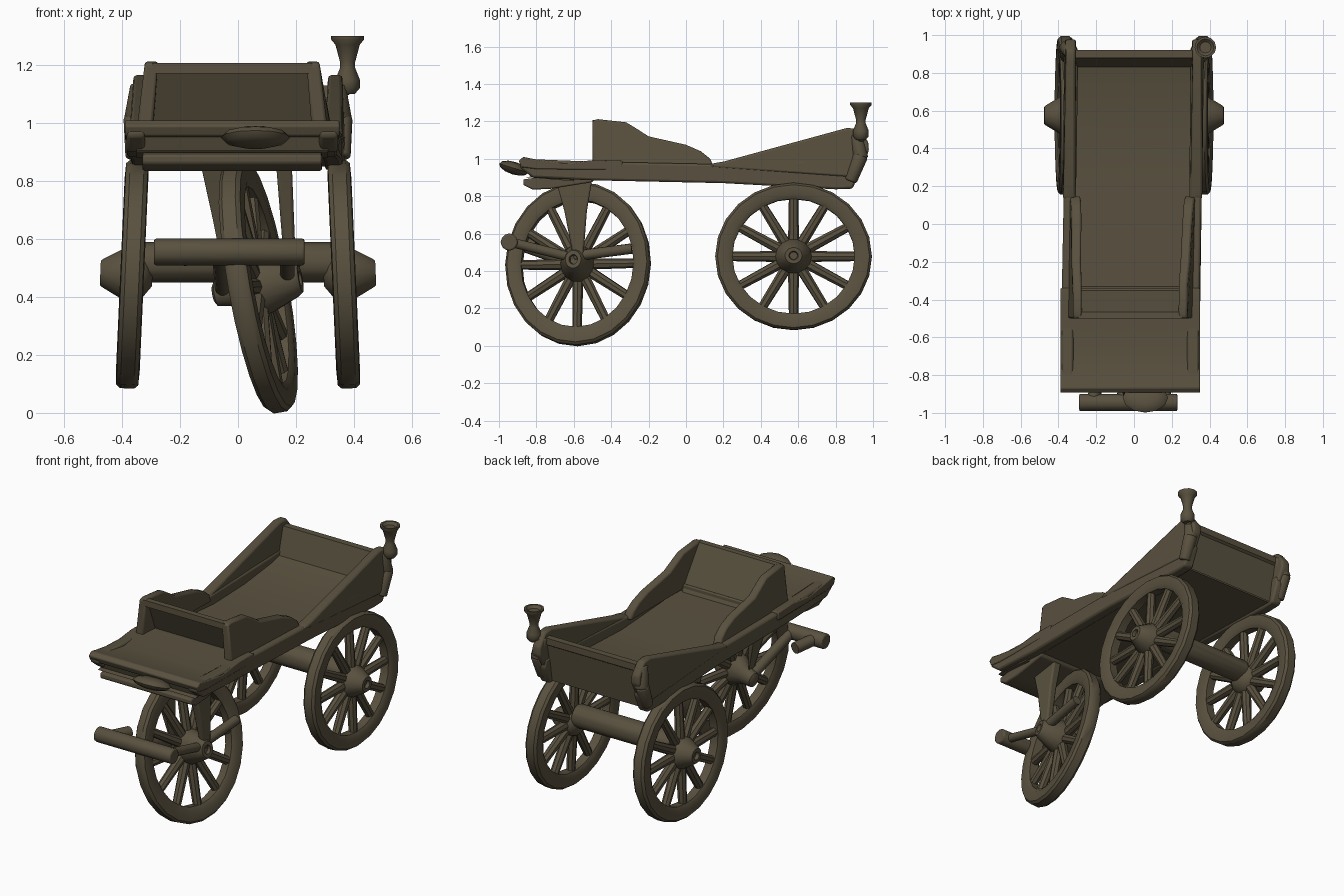
import bpy, bmesh, math
from mathutils import Vector, Matrix

cube = bpy.data.objects.get("Cube")
if cube:
    bpy.data.objects.remove(cube)

wood = bpy.data.materials.new("dark_wood")
wood.use_nodes = True
COLOR = (0.1, 0.082, 0.05, 1)
wood.diffuse_color = COLOR
wood.node_tree.nodes["Principled BSDF"].inputs["Base Color"].default_value = COLOR


def finish(name, bm, bevel=0.0):
    bmesh.ops.recalc_face_normals(bm, faces=bm.faces)
    mesh = bpy.data.meshes.new(name)
    bm.to_mesh(mesh)
    bm.free()
    mesh.materials.append(wood)
    ob = bpy.data.objects.new(name, mesh)
    bpy.context.collection.objects.link(ob)
    if bevel:
        mod = ob.modifiers.new("soft_edges", "BEVEL")
        mod.width, mod.segments = bevel, 2
    bpy.ops.object.select_all(action="DESELECT")
    ob.select_set(True)
    bpy.context.view_layer.objects.active = ob
    bpy.ops.object.shade_smooth_by_angle(angle=math.radians(40))
    return ob


def lathe(bm, profile, mat, steps=20, closed=False):
    """Revolve (radius, height) points about local x, placed by mat."""
    rings = []
    for i in range(steps):
        a = math.tau * i / steps
        rings.append([bm.verts.new(mat @ Vector((h, r * math.cos(a), r * math.sin(a))))
                      for r, h in profile])
    n = len(profile)
    for i in range(steps):
        p, q = rings[i], rings[(i + 1) % steps]
        for j in range(n if closed else n - 1):
            k = (j + 1) % n
            bm.faces.new((p[j], p[k], q[k], q[j]))
    if not closed:
        bm.faces.new([r[0] for r in rings])
        bm.faces.new([r[-1] for r in rings])


def aim(at, direction):
    turn = Vector((1, 0, 0)).rotation_difference(Vector(direction))
    return Matrix.Translation(at) @ turn.to_matrix().to_4x4()


def rod(bm, a, b, r1, r2, steps=8):
    a, b = Vector(a), Vector(b)
    lathe(bm, [(r1, 0), (r2, (b - a).length)], aim(a, b - a), steps)


def bar(name, a, b, r1, r2=None, steps=12, bevel=0.0):
    bm = bmesh.new()
    rod(bm, a, b, r1, r2 or r1, steps)
    return finish(name, bm, bevel)


def prism(name, profile, left, right, bevel=0.0):
    """Skin a (y, z) outline between two x functions."""
    bm = bmesh.new()
    a = [bm.verts.new((left(y, z), y, z)) for y, z in profile]
    b = [bm.verts.new((right(y, z), y, z)) for y, z in profile]
    bm.faces.new(a)
    bm.faces.new(b)
    for i in range(len(a)):
        j = (i + 1) % len(a)
        bm.faces.new((a[i], a[j], b[j], b[i]))
    return finish(name, bm, bevel)


def wheel(name, at, axis, ry, rz, hub):
    m = aim(at, axis) @ Matrix.Diagonal((1, ry, rz, 1))
    bm = bmesh.new()
    # rim with chamfered tread
    lathe(bm, [(0.78, -0.026), (0.78, 0.026), (0.84, 0.041), (0.97, 0.038), (1, 0.024),
               (1, -0.024), (0.97, -0.038), (0.84, -0.041)], m, 24, True)
    # tapered spokes
    for i in range(12):
        a = math.tau * i / 12
        d = Vector((0, math.cos(a), math.sin(a)))
        rod(bm, m @ (d * 0.12), m @ (d * 0.82), 0.03, 0.025)
    # hub
    lathe(bm, hub, m, 14)
    return finish(name, bm)


# Wheels
rear_hub = [(0.1, -0.07), (0.2, -0.04), (0.24, 0), (0.23, 0.03), (0.13, 0.1), (0.11, 0.11), (0.06, 0.11), (0.05, 0.09)]
front_hub = [(0.06, -0.16), (0.1, -0.15), (0.13, -0.08), (0.23, -0.02),
             (0.23, 0.03), (0.14, 0.13), (0.11, 0.15), (0.06, 0.15), (0.05, 0.13)]
for side, s in (("left", 1), ("right", -1)):
    wheel("rear_wheel_" + side, (s * 0.365, 0.575, 0.478), (s, 0, 0.045), 0.419, 0.394, rear_hub)
wheel("front_wheel", (0.07, -0.577, 0.437), (1, -0.18, 0.18), 0.392, 0.442, front_hub)

# Axle
bar("rear_axle", (-0.33, 0.58, 0.52), (0.33, 0.58, 0.52), 0.07, bevel=0.01)

# Flared fork plates either side of the front wheel
fork = [(-0.7, 0.9), (-0.5, 0.9), (-0.53, 0.72), (-0.55, 0.46), (-0.6, 0.46), (-0.65, 0.72)]
prism("fork_left", fork, lambda y, z: 0.2 - 0.08 * z, lambda y, z: 0.22 - 0.04 * z, 0.01)
prism("fork_right", fork, lambda y, z: 0.06 - 0.22 * z, lambda y, z: -0.03 - 0.03 * z, 0.01)

# Draw bar with its arms
bar("draw_bar", (-0.29, -0.945, 0.555), (0.23, -0.945, 0.555), 0.046, bevel=0.008)
bar("draw_arm_left", (0.17, -0.92, 0.55), (0.17, -0.6, 0.47), 0.026)
bar("draw_arm_right", (-0.06, -0.92, 0.55), (-0.05, -0.58, 0.43), 0.03)
bar("rear_stub", (0.17, -0.6, 0.48), (0.19, -0.29, 0.52), 0.028)
bar("draw_bracket", (-0.22, -0.94, 0.555), (-0.18, -0.8, 0.54), 0.034)


# Body width: front part sits slightly to the right
def mid(y):
    return -0.02 if y < -0.3 else -0.02 * max(0, 0.4 - y) / 0.7


def edge(s, half, lean=0.0):
    return lambda y, z: mid(y) + s * (half - lean * (z - 0.97))


floor = [(-0.86, 0.9), (-0.7, 0.93), (-0.35, 0.95), (0.2, 0.91), (0.5, 0.92), (0.75, 0.95),
         (0.88, 0.98), (0.86, 0.85), (0.2, 0.875), (-0.5, 0.89)]
prism("floor", floor, edge(-1, 0.33), edge(1, 0.33))

sill = [(-0.89, 0.955), (-0.88, 1.0), (-0.5, 0.985), (0.14, 0.972), (0.6, 0.99), (0.93, 1.0),
        (0.94, 0.95), (0.89, 0.84), (0.8, 0.837), (0.2, 0.87), (-0.5, 0.885), (-0.82, 0.9)]
seat_side = [(-0.5, 0.96), (-0.5, 1.205), (-0.47, 1.212), (-0.32, 1.195), (-0.27, 1.165), (-0.2, 1.12),
             (0, 1.075), (0.08, 1.04), (0.13, 1.0), (0.15, 0.95)]
rear_side = [(0.12, 0.955), (0.14, 0.975), (0.2, 0.985), (0.86, 1.165), (0.92, 1.16),
             (0.975, 1.09), (0.978, 1.04), (0.9, 0.9)]
for side, s in (("left", 1), ("right", -1)):
    prism("sill_" + side, sill, edge(s, 0.3), edge(s, 0.365), 0.012)
    prism("seat_side_" + side, seat_side, edge(s, 0.275, 0.08), edge(s, 0.33, 0.12), 0.01)
    prism("rear_side_" + side, rear_side, edge(s, 0.305, -0.03), edge(s, 0.368, 0.04), 0.012)
    # rolled corner post at the back
    post = bmesh.new()
    rod(post, (s * 0.355, 0.88, 0.88), (s * 0.355, 0.935, 1.02), 0.035, 0.042, 10)
    rod(post, (s * 0.355, 0.935, 1.0), (s * 0.335, 0.91, 1.13), 0.042, 0.038, 10)
    finish("rear_post_" + side, post, 0.01)

# Sloping seat back with its top rail
back = [(-0.5, 1.17), (-0.5, 1.207), (-0.465, 1.207), (-0.32, 0.93), (-0.36, 0.93), (-0.47, 1.17)]
prism("seat_back", back, edge(-1, 0.275), edge(1, 0.275))

# Rear wall and rail
tail = [(0.82, 0.93), (0.88, 1.13), (0.92, 1.13), (0.92, 1.09), (0.905, 1.08), (0.87, 0.85)]
prism("rear_wall", tail, edge(-1, 0.33), edge(1, 0.33))

# Dished footboard with rolled lip
board = [(-0.88, 0.955), (-0.895, 0.99), (-0.87, 1.01), (-0.82, 1.0), (-0.65, 0.975), (-0.48, 0.995),
         (-0.34, 0.99), (-0.34, 0.94), (-0.8, 0.945)]
prism("footboard", board, edge(-1, 0.37), edge(1, 0.37), 0.006)
apron = [(-0.83, 0.9), (-0.85, 0.96), (-0.6, 0.96), (-0.6, 0.88)]
prism("front_apron", apron, edge(-1, 0.33), edge(1, 0.33))
shelf = [(-0.87, 0.86), (-0.87, 0.89), (-0.8, 0.9), (-0.48, 0.9), (-0.5, 0.875), (-0.72, 0.84), (-0.82, 0.835)]
prism("under_shelf", shelf, edge(-1, 0.31), edge(1, 0.31), 0.008)

# Oval front step
bm = bmesh.new()
place = Matrix.Translation((0.06, -0.92, 0.95)) @ Matrix.Rotation(-0.3, 4, "X") @ Matrix.Diagonal((0.12, 0.082, 0.034, 1))
bmesh.ops.create_uvsphere(bm, u_segments=12, v_segments=6, radius=1, matrix=place)
finish("front_step", bm)

# Lamp on the rear left post
lamp = bmesh.new()
lathe(lamp, [(0.025, 0), (0.042, 0.02), (0.042, 0.05), (0.026, 0.09), (0.026, 0.11), (0.042, 0.17),
             (0.057, 0.188), (0.057, 0.2), (0.045, 0.2), (0.03, 0.185)],
      aim((0.378, 0.935, 1.1), (0, 0, 1)), 12)
rod(lamp, (0.34, 0.93, 1.1), (0.385, 0.93, 1.14), 0.03, 0.03)
finish("lamp", lamp)
